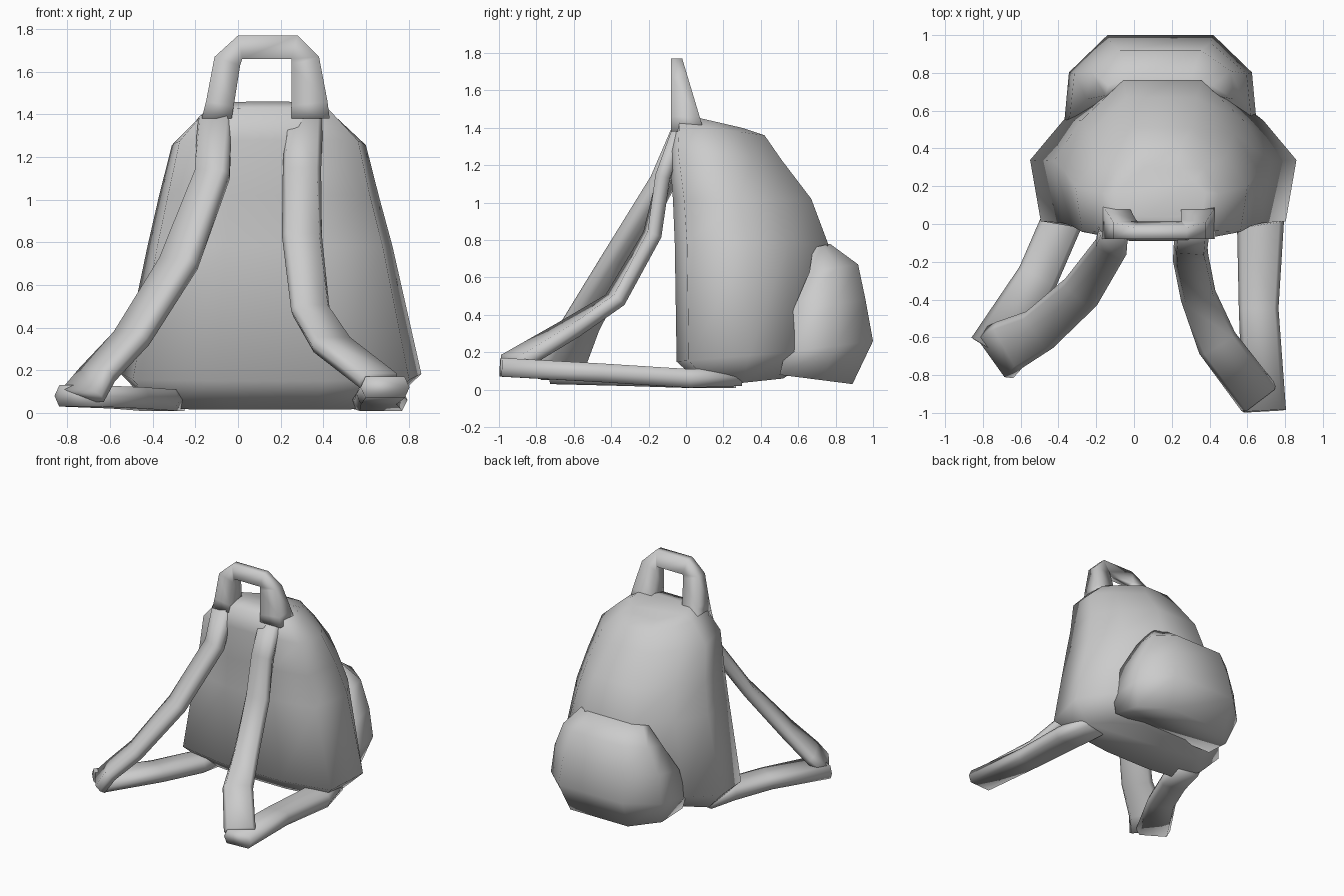
import bpy, bmesh, math
from mathutils import Vector

if "Cube" in bpy.data.objects:
    bpy.data.objects.remove(bpy.data.objects["Cube"], do_unlink=True)

GREY = (0.6, 0.6, 0.6, 1)
mat = bpy.data.materials.new("light grey fabric")
mat.use_nodes = True
mat.diffuse_color = GREY
bsdf = mat.node_tree.nodes["Principled BSDF"]
bsdf.inputs["Base Color"].default_value = GREY
bsdf.inputs["Roughness"].default_value = 0.8


def loft(name, rings):
    """Skin a list of equal-length point rings and cap both ends."""
    bm = bmesh.new()
    rows = [[bm.verts.new(p) for p in ring] for ring in rings]
    n = len(rows[0])
    for a, b in zip(rows, rows[1:]):
        for i in range(n):
            j = (i + 1) % n
            bm.faces.new((a[i], a[j], b[j], b[i]))
    bm.faces.new(rows[0][::-1])
    bm.faces.new(rows[-1])
    bmesh.ops.recalc_face_normals(bm, faces=bm.faces)
    mesh = bpy.data.meshes.new(name)
    bm.to_mesh(mesh)
    bm.free()
    obj = bpy.data.objects.new(name, mesh)
    bpy.context.collection.objects.link(obj)
    mesh.materials.append(mat)
    bpy.ops.object.select_all(action="DESELECT")
    obj.select_set(True)
    bpy.context.view_layer.objects.active = obj
    bpy.ops.object.shade_smooth_by_angle(angle=math.radians(100))


def section(half, center, width, front, back, z_front, z_back):
    """Mirrored horizontal outline; half holds (width, depth) fractions."""
    outline = half + [(-u, v) for u, v in reversed(half)]
    return [(center + u * width,
             front + v * (back - front),
             z_front + v * (z_back - z_front)) for u, v in outline]


# Main bag: widest near the bottom, leaning in toward the top
BODY = [(0.36, 0), (0.92, 0.08), (1, 0.48), (0.75, 0.74), (0.36, 1)]
loft("bag_body", [section(BODY, *row) for row in (
    (0.15, 0.56, 0.10, 0.52, 0.015, 0.06),
    (0.155, 0.705, -0.05, 0.76, 0.15, 0.22),
    (0.15, 0.575, -0.06, 0.76, 0.78, 0.78),
    (0.145, 0.515, -0.07, 0.67, 1.02, 1.02),
    (0.145, 0.455, -0.09, 0.51, 1.28, 1.23),
    (0.14, 0.31, -0.075, 0.42, 1.43, 1.36),
    (0.14, 0.24, 0.04, 0.30, 1.46, 1.40),
)])

# Bulging pocket on the back
POCKET = [(1, 0), (0.95, 0.58), (0.55, 1)]
loft("back_pocket", [section(POCKET, 0.14, *row) for row in (
    (0.46, 0.50, 0.89, 0.08, 0.03),
    (0.51, 0.53, 1.0, 0.20, 0.26),
    (0.48, 0.57, 0.96, 0.42, 0.48),
    (0.39, 0.66, 0.92, 0.63, 0.67),
    (0.29, 0.68, 0.77, 0.76, 0.78),
)])

# Carry handle: outer and inner edge pairs, deeper toward its base
handle_edges = [
    ((-0.17, 1.38), (-0.03, 1.38)), ((-0.15, 1.46), (-0.02, 1.44)),
    ((-0.11, 1.67), (0.01, 1.63)), ((0.0, 1.77), (0.02, 1.66)),
    ((0.28, 1.77), (0.25, 1.66)), ((0.38, 1.67), (0.25, 1.63)),
    ((0.42, 1.46), (0.25, 1.44)), ((0.43, 1.38), (0.25, 1.38)),
]
rings = []
for outer, inner in handle_edges:
    ring = []
    for (x, z), order in ((outer, 1), (inner, -1)):
        pair = [(x, -0.08, z), (x, -0.02 + 0.3 * (1.77 - z), z)]
        ring += pair[::order]
    rings.append(ring)
loft("carry_handle", rings)


def strap(name, path, thick):
    """Flat band along (x, y, z, width) points, lying level across its width."""
    pts = [Vector(p[:3]) for p in path]
    rings = []
    for i, p in enumerate(pts):
        t = (pts[min(i + 1, len(pts) - 1)] - pts[max(i - 1, 0)]).normalized()
        side = t.cross(Vector((0, 0, 1))).normalized()
        normal = side.cross(t)
        half = path[i][3] / 2
        rings.append([p + side * (u * half) + normal * (v * thick / 2)
                      for u, v in ((1, 0), (0.8, 1), (-0.8, 1),
                                   (-1, 0), (-0.8, -1), (0.8, -1))])
    loft(name, rings)


# Shoulder straps: padded upper band, then lower band back to the bag base
strap("right_shoulder_strap", [
    (-0.11, -0.03, 1.38, 0.16), (-0.12, -0.12, 1.12, 0.18),
    (-0.28, -0.36, 0.70, 0.22), (-0.50, -0.56, 0.35, 0.24),
    (-0.66, -0.64, 0.18, 0.28), (-0.73, -0.69, 0.08, 0.31)], 0.09)
strap("right_lower_strap", [
    (-0.75, -0.67, 0.08, 0.26), (-0.51, -0.28, 0.07, 0.22),
    (-0.38, 0.02, 0.06, 0.22), (-0.33, 0.25, 0.06, 0.20)], 0.10)
strap("left_shoulder_strap", [
    (0.31, -0.03, 1.38, 0.18), (0.30, -0.12, 1.14, 0.18),
    (0.30, -0.18, 0.83, 0.19), (0.34, -0.38, 0.48, 0.19),
    (0.44, -0.63, 0.32, 0.22), (0.66, -0.92, 0.15, 0.23)], 0.08)
strap("left_lower_strap", [
    (0.69, -0.99, 0.12, 0.23), (0.66, -0.45, 0.09, 0.21),
    (0.67, 0.02, 0.06, 0.25), (0.62, 0.28, 0.07, 0.22)], 0.10)
